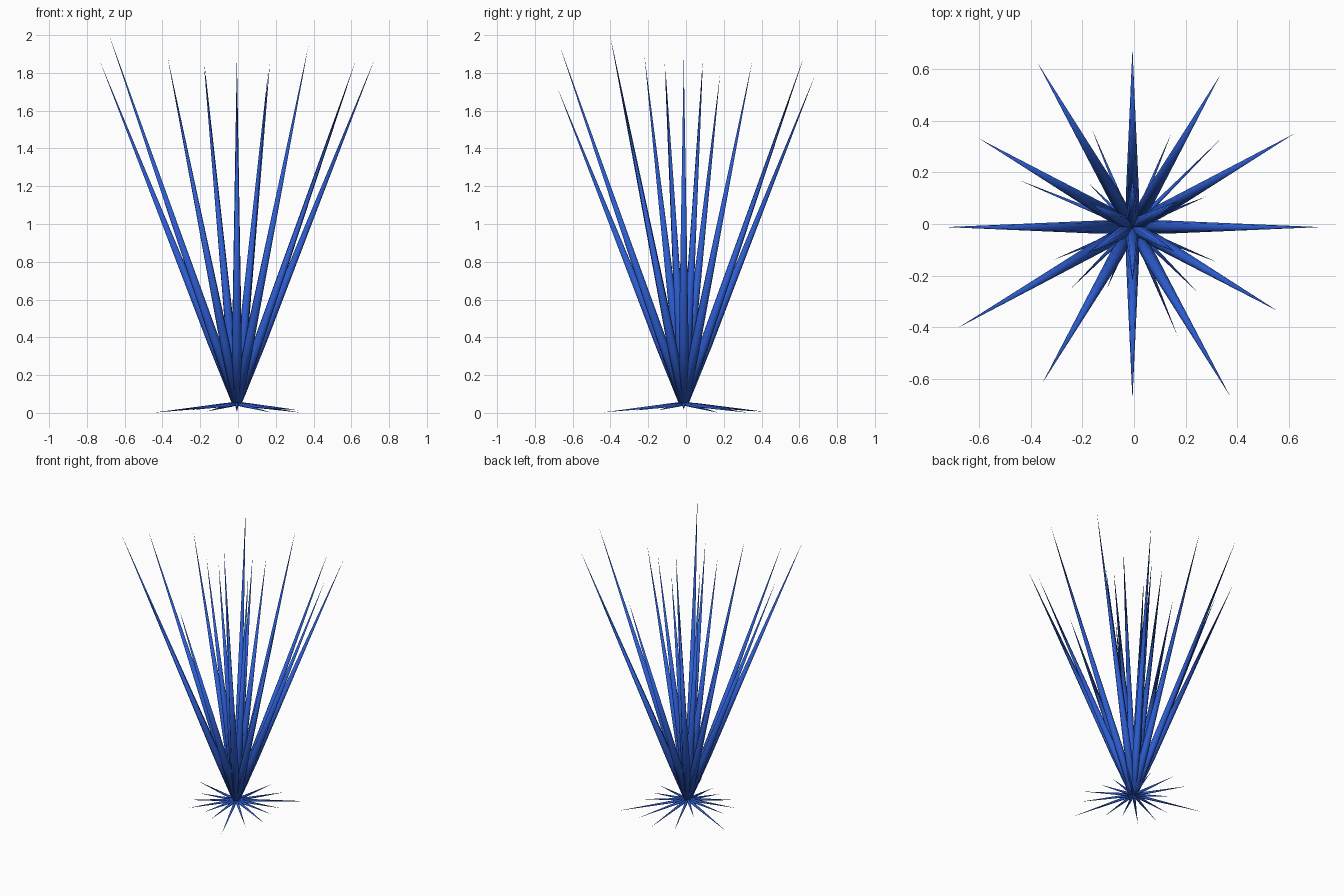
import bpy, bmesh, math
from mathutils import Vector

if "Cube" in bpy.data.objects:
    bpy.data.objects.remove(bpy.data.objects["Cube"])

blue = bpy.data.materials.new("deep blue")
blue.diffuse_color = (0.026, 0.107, 0.62, 1)
blue.use_nodes = True
blue.node_tree.nodes["Principled BSDF"].inputs["Base Color"].default_value = blue.diffuse_color

ROOT = Vector((-0.006, -0.012, 0.049))
SIDES = 8


def spike(name, tip, profile):
    """Tapered blade from the root to tip; profile = (fraction of length, radius)."""
    axis = Vector(tip) - ROOT
    turn = axis.to_track_quat('Z', 'Y')
    bm = bmesh.new()
    rings = []
    for t, r in profile:
        ring = []
        for i in range(SIDES):
            a = 2 * math.pi * i / SIDES
            p = Vector((r * math.cos(a), r * math.sin(a), t * axis.length))
            ring.append(bm.verts.new(ROOT + turn @ p))
        rings.append(ring)
    end = bm.verts.new(tip)
    bm.faces.new(rings[0][::-1])
    for i in range(SIDES):
        j = (i + 1) % SIDES
        for lo, hi in zip(rings, rings[1:]):
            bm.faces.new((lo[i], lo[j], hi[j], hi[i]))
        bm.faces.new((rings[-1][i], rings[-1][j], end))
    for f in bm.faces:
        f.smooth = True
    mesh = bpy.data.meshes.new(name)
    bm.to_mesh(mesh)
    bm.free()
    mesh.materials.append(blue)
    bpy.context.collection.objects.link(bpy.data.objects.new(name, mesh))


BLADE = [(0, 0.024), (0.18, 0.0255)]
THIN = [(0, 0.009), (0.18, 0.0095)]


def ring_of_spikes(name, reaches, slope, profile):
    """Evenly turned spikes; each reach is the horizontal length, slope is rise per reach."""
    for i, r in enumerate(reaches):
        a = 2 * math.pi * i / len(reaches)
        tip = ROOT + Vector((r * math.cos(a), r * math.sin(a), slope * r))
        spike(f"{name}_{i + 1}", tip, profile)


# outer leaning blades, every 30 degrees from +x
ring_of_spikes("outer_blade",
               [0.73, 0.725, 0.68, 0.695, 0.735, 0.685, 0.725, 0.78, 0.70, 0.67, 0.757, 0.65],
               2.5, BLADE)

# inner steep blades, every 60 degrees starting at 30
for i, (r, z) in enumerate([(0.203, 1.86), (0.192, 1.79), (0.197, 1.84),
                            (0.202, 1.85), (0.208, 1.89), (0.19, 1.80)]):
    a = math.radians(30 + 60 * i)
    spike(f"inner_blade_{i + 1}",
          (ROOT.x + r * math.cos(a), ROOT.y + r * math.sin(a), z), BLADE)

# thin low blades spreading along the ground, every 22.5 degrees
ring_of_spikes("ground_blade",
               [0.29, 0.31, 0.48, 0.39, 0.43, 0.41, 0.24, 0.48,
                0.30, 0.33, 0.335, 0.26, 0.30, 0.46, 0.36, 0.355],
               -0.10, THIN)
